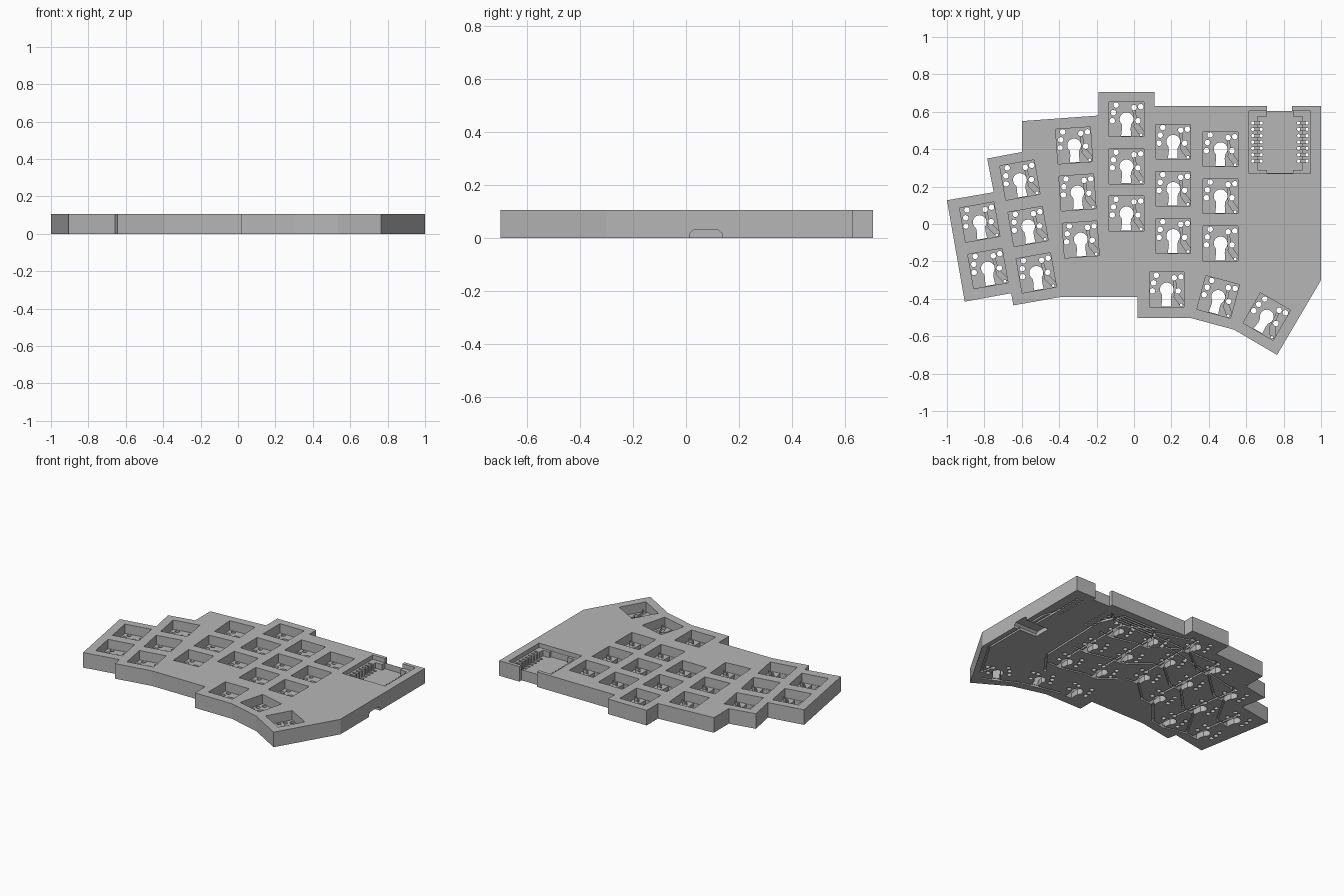
import bpy, bmesh, math
from mathutils import Matrix, Vector

cube = bpy.data.objects.get("Cube")
if cube:
    bpy.data.objects.remove(cube, do_unlink=True)

HEIGHT, FLOOR, HALF = 0.105, 0.04, 0.093

grey = bpy.data.materials.new("plain grey")
grey.use_nodes = True
colour = (0.47, 0.47, 0.47, 1)
grey.diffuse_color = colour
grey.node_tree.nodes["Principled BSDF"].inputs["Base Color"].default_value = colour


def prism(bm, pts, z0, z1, mat=Matrix()):
    """Closed prism over a flat outline."""
    area = sum(a[0] * b[1] - b[0] * a[1] for a, b in zip(pts, pts[1:] + pts[:1]))
    if area < 0:
        pts = pts[::-1]
    low = [bm.verts.new(mat @ Vector((x, y, z0))) for x, y in pts]
    top = [bm.verts.new(mat @ Vector((x, y, z1))) for x, y in pts]
    bm.faces.new(low[::-1])
    bm.faces.new(top)
    for i in range(len(pts)):
        j = (i + 1) % len(pts)
        bm.faces.new((low[i], low[j], top[j], top[i]))


def rect(x0, x1, y0, y1):
    return [(x0, y0), (x1, y0), (x1, y1), (x0, y1)]


def arc(cx, cy, r, start=0, end=360, n=12):
    closed = end - start == 360
    steps = n if closed else n - 1
    angles = [math.radians(start + (end - start) * i / steps) for i in range(n)]
    return [(cx + r * math.cos(a), cy + r * math.sin(a)) for a in angles]


def groove(bm, path, width, z0, z1, mat=Matrix()):
    """Straight channels along a path, slightly overlapping at the corners."""
    for a, b in zip(path, path[1:]):
        a, b = Vector(a), Vector(b)
        d = (b - a).normalized() * width / 2
        n = Vector((-d.y, d.x))
        a, b = a - d, b + d
        prism(bm, [tuple(p) for p in (a + n, a - n, b - n, b + n)], z0, z1, mat)


def make_object(name, bm):
    mesh = bpy.data.meshes.new(name)
    bm.to_mesh(mesh)
    bm.free()
    obj = bpy.data.objects.new(name, mesh)
    bpy.context.collection.objects.link(obj)
    return obj


# Key columns: top key centre, number of keys, turn in degrees
columns = [(-0.825, 0.01, 2, 10), (-0.61, 0.235, 3, 10), (-0.32, 0.42, 3, 4),
           (-0.04, 0.56, 3, 0), (0.21, 0.44, 3, 0), (0.463, 0.40, 3, 0),
           (0.175, -0.35, 1, 0), (0.45, -0.39, 1, -15), (0.71, -0.495, 1, -30)]
grid = []
for x, y, count, turn in columns:
    spin = Matrix.Rotation(math.radians(turn), 4, "Z")
    grid.append([Matrix.Translation(Vector((x, y, 0)) + spin @ Vector((0, -0.252 * i, 0))) @ spin
                 for i in range(count)])
keys = [m for col in grid for m in col]

# Case slab
outline = [(-1, 0.127), (-0.905, -0.415), (-0.657, -0.37), (-0.645, -0.435),
           (-0.39, -0.39), (0.02, -0.39), (0.02, -0.503), (0.305, -0.503),
           (0.535, -0.565), (0.765, -0.70), (1, -0.30), (1, 0.63), (0.11, 0.63),
           (0.11, 0.705), (-0.19, 0.705), (-0.19, 0.58), (-0.6, 0.55),
           (-0.6, 0.385), (-0.785, 0.35), (-0.75, 0.17)]
bm = bmesh.new()
prism(bm, outline, 0, HEIGHT)
case = make_object("keyboard_case", bm)
case.data.materials.append(grey)

# Hollows: key pockets, controller bay with ledges, rear notch, side jack
hollows = bmesh.new()
for m in keys:
    prism(hollows, rect(-HALF, HALF, -HALF, HALF), FLOOR, 0.2, m)
prism(hollows, rect(0.615, 0.945, 0.27, 0.605), 0.075, 0.21)
bay = [(0.71, 0.272), (0.85, 0.272), (0.85, 0.29), (0.90, 0.29), (0.90, 0.575),
       (0.85, 0.575), (0.85, 0.604), (0.71, 0.604), (0.71, 0.575), (0.66, 0.575),
       (0.66, 0.29), (0.71, 0.29)]
prism(hollows, bay, 0.035, 0.22)
prism(hollows, rect(0.71, 0.845, 0.605, 0.7), -0.1, 0.23)
sideways = Matrix(((0, 0, 1, 0), (1, 0, 0, 0), (0, 1, 0, 0), (0, 0, 0, 1)))
jack = [(0.015, -0.05), (0.135, -0.05), (0.135, 0.018), (0.12, 0.031),
        (0.03, 0.031), (0.015, 0.018)]
prism(hollows, jack, 0.82, 1.1, sideways)

# Channels: diode seats in the pockets, pin slots, wiring on the underside
channels = bmesh.new()
for m in keys:
    groove(channels, [(0.04, 0.062), (0.048, -0.032)], 0.012, 0.025, 0.06, m)
    groove(channels, [(0.057, -0.040), (0.078, -0.070)], 0.028, 0.022, 0.055, m)
pin_rows = [0.54 - 0.034 * i for i in range(7)]
for y in pin_rows:
    for x in (0.657, 0.903):
        prism(channels, rect(x - 0.024, x + 0.024, y - 0.007, y + 0.007), 0.022, 0.15)


def spot(m, x, y):
    p = m @ Vector((x, y, 0))
    return (p.x, p.y)


wires = []
for col in grid[:6]:
    wires.append([spot(m, 0.04, 0.062) for m in col])
for row in range(3):
    wires.append([spot(col[min(row, len(col) - 1)], sx, -0.083)
                  for col in grid[:6] for sx in (-0.02, 0.078)])
wires.append([spot(col[0], 0.078, -0.083) for col in grid[6:]])
for i, col in enumerate(grid[1:6]):
    lane = 0.60 - 0.022 * (4 - i)
    top = spot(col[0], 0.04, 0.062)
    wires.append([(0.635, pin_rows[i]), (0.56, lane - 0.03), (0.30, lane - 0.03), top])
wires.append([(0.925, pin_rows[6]), (0.96, 0.25), (0.96, -0.28), (0.80, -0.55),
              spot(grid[8][0], 0.04, 0.062)])
wires.append([(0.925, pin_rows[5]), (0.93, 0.14)])
wires.append([(0.635, pin_rows[6]), (0.62, -0.12), (0.50, -0.28)])
for path in wires:
    groove(channels, path, 0.013, -0.03, 0.014)

# Through holes: keyhole sockets, switch pins, controller pins
holes = bmesh.new()
keyhole = arc(0, 0, 0.037, -48, 228, 16) + [(-0.024, -0.05), (-0.029, -0.09),
                                          (0.024, -0.09), (0.022, -0.05)]
pins = [(-0.056, 0.076), (0.04, 0.062), (0.076, 0.067), (-0.07, 0.035),
        (-0.076, -0.008), (0.061, -0.008)]
for m in keys:
    prism(holes, keyhole, -0.06, 0.07, m)
    for x, y in pins:
        prism(holes, arc(x, y, 0.015), -0.06, 0.07, m)
    prism(holes, arc(0.078, -0.083, 0.008, n=8), -0.06, 0.07, m)
for y in pin_rows:
    for x in (0.635, 0.68, 0.88, 0.925):
        prism(holes, arc(x, y, 0.009, n=8), -0.06, 0.16)

# Cut everything out of the slab and keep the finished mesh
cutters = []
for name, bm in (("hollow_cutter", hollows), ("channel_cutter", channels),
                 ("hole_cutter", holes)):
    cutter = make_object(name, bm)
    cutter.hide_render = True
    cutters.append(cutter)
    mod = case.modifiers.new(name, "BOOLEAN")
    mod.operation = "DIFFERENCE"
    mod.solver = "EXACT"
    mod.use_self = True
    mod.object = cutter
bpy.context.view_layer.update()
evaluated = case.evaluated_get(bpy.context.evaluated_depsgraph_get())
finished = bpy.data.meshes.new_from_object(evaluated)
case.modifiers.clear()
case.data = finished
finished.materials.clear()
finished.materials.append(grey)
for poly in finished.polygons:
    poly.material_index = 0
for cutter in cutters:
    bpy.data.objects.remove(cutter, do_unlink=True)
